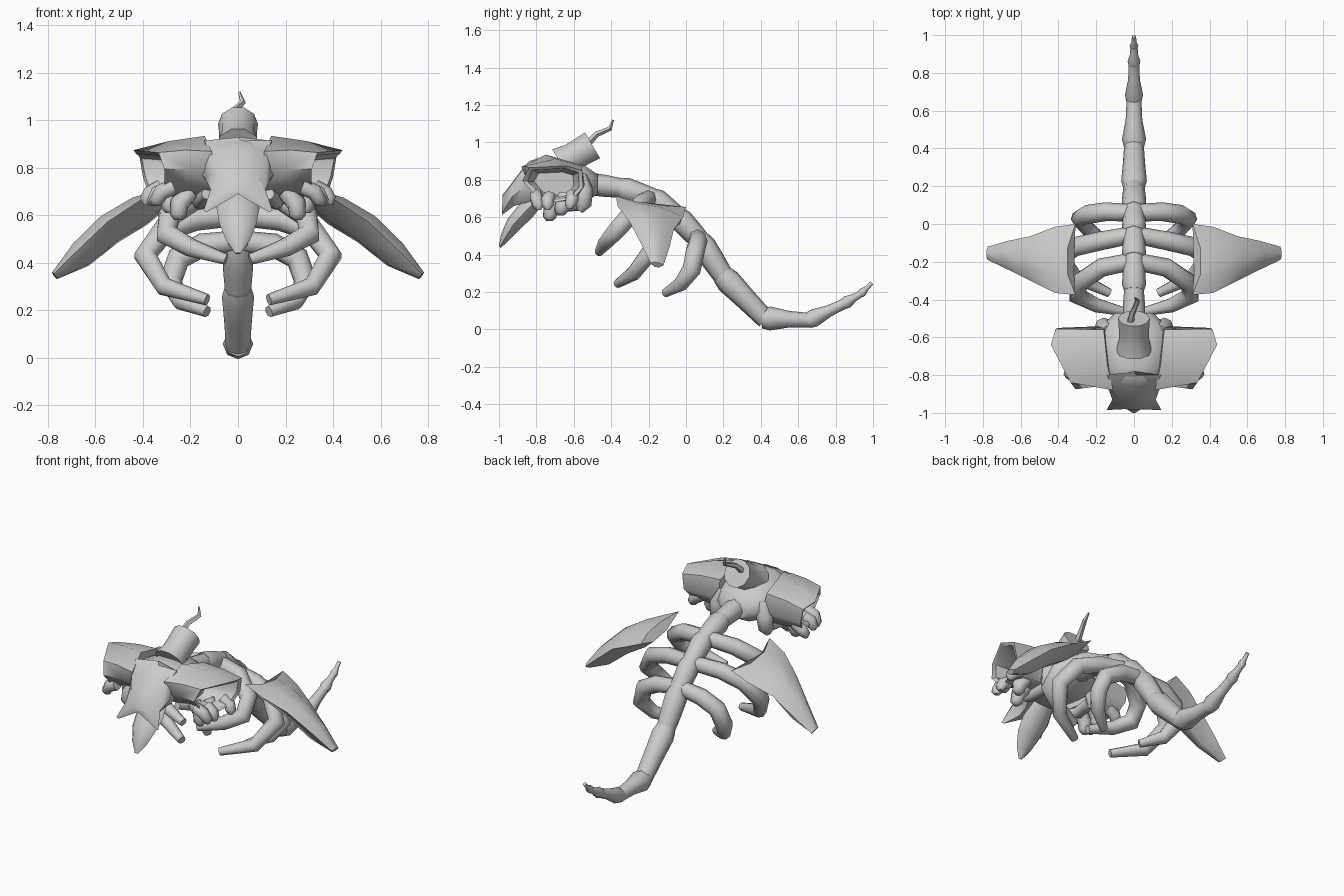
import bpy, bmesh, math
from mathutils import Vector

if "Cube" in bpy.data.objects:
    bpy.data.objects.remove(bpy.data.objects["Cube"])


def finish(bm, name, mirror=False, angle=58):
    bmesh.ops.recalc_face_normals(bm, faces=bm.faces)
    me = bpy.data.meshes.new(name)
    bm.to_mesh(me)
    bm.free()
    ob = bpy.data.objects.new(name, me)
    bpy.context.collection.objects.link(ob)
    bpy.ops.object.select_all(action='DESELECT')
    ob.select_set(True)
    bpy.context.view_layer.objects.active = ob
    bpy.ops.object.shade_smooth_by_angle(angle=math.radians(angle))
    if mirror:
        ob.modifiers.new("mirror", 'MIRROR').use_mirror_merge = False
    return ob


def skin(bm, rings):
    """Bridge equal-sized closed rings and cap both ends."""
    vs = [[bm.verts.new(p) for p in r] for r in rings]
    n = len(vs[0])
    for a, b in zip(vs, vs[1:]):
        for i in range(n):
            j = (i + 1) % n
            bm.faces.new((a[i], a[j], b[j], b[i]))
    bm.faces.new(vs[0])
    bm.faces.new(vs[-1])


def tube(bm, pts, radii, sides=8, flat=1.0):
    """Tapered tube along a path; flat squashes it off the side axis."""
    pts = [Vector(p) for p in pts]
    rings, side = [], None
    for i, p in enumerate(pts):
        t = (pts[min(i + 1, len(pts) - 1)] - pts[max(i - 1, 0)]).normalized()
        if side is None:
            side = Vector((1, 0, 0)) if abs(t.x) < 0.8 else Vector((0, 1, 0))
        side = (side - t * side.dot(t)).normalized()
        up = t.cross(side)
        rings.append([p + radii[i] * (side * math.cos(a) + up * math.sin(a) * flat)
                      for a in (2 * math.pi * k / sides for k in range(sides))])
    skin(bm, rings)


# spine and tail: a chain of tapered vertebrae (y, z, radius)
joints = [(-.56, .785, .06), (-.34, .755, .064), (-.17, .70, .064), (-.04, .60, .064),
          (.08, .47, .066), (.20, .285, .068), (.42, .06, .064), (.66, .05, .048),
          (.85, .14, .034), (.94, .195, .023), (.985, .24, .014)]
bm = bmesh.new()
for (y, z, r), (y2, z2, r2) in zip(joints, joints[1:]):
    a, b = Vector((0, y, z)), Vector((0, y2, z2))
    d = (b - a).normalized()
    L = (b - a).length
    tube(bm, [a - d * .012, a + d * L * .12, a + d * L * .55, b + d * .012],
         [r * .84, r, r2 * .92, r2 * .8])
finish(bm, "spine_and_tail")

# three pairs of curled ribs
ribs = {
    "front_rib": [(.02, -.20, .70), (.17, -.23, .68), (.29, -.31, .60), (.30, -.38, .52),
                  (.20, -.43, .465), (.05, -.465, .415)],
    "middle_rib": [(.02, -.06, .60), (.18, -.09, .585), (.31, -.12, .54), (.39, -.18, .43),
                   (.31, -.28, .30), (.13, -.365, .245)],
    "back_rib": [(.02, .06, .49), (.15, .065, .475), (.25, .05, .42), (.285, .03, .32),
                 (.24, -.03, .24), (.13, -.11, .195)],
}
for name, path in ribs.items():
    bm = bmesh.new()
    tube(bm, path, [.046, .05, .051, .05, .04, .024], sides=8)
    finish(bm, name, mirror=True)

# shoulder blades: tapering plates, keeled below
# (x, z, front y, back y, half thickness); the inner edge is concave
bm = bmesh.new()
rings = []
for k, (x, z, y1, y2, th) in enumerate([
        (.31, .685, -.375, 0, .022), (.42, .63, -.365, -.015, .042),
        (.55, .555, -.30, -.065, .045), (.67, .45, -.24, -.09, .04),
        (.775, .355, -.19, -.12, .012)]):
    ring = []
    for f, o in [(0, 0), (.3, 1), (.65, 1), (1, 0), (.65, -1.7), (.3, -1.7)]:
        y = y1 + (y2 - y1) * f
        shift = .03 if k == 0 and 0 < f < 1 else 0
        ring.append((x + shift + .6 * th * o, y, z - shift + .8 * th * o - (y + .19) * .16))
    rings.append(ring)
skin(bm, rings)
finish(bm, "shoulder_blade", mirror=True)

# cranium: rings along y (y, half width, bottom z, top z)
bm = bmesh.new()
rings = []
for y, w, lo, hi in [(-.47, .10, .72, .83), (-.54, .17, .68, .88), (-.64, .20, .68, .91),
                     (-.76, .19, .69, .93), (-.84, .14, .70, .905), (-.90, .10, .70, .82)]:
    c, h = (lo + hi) / 2, (hi - lo) / 2
    rings.append([(w * math.cos(a), y, c + h * math.sin(a))
                  for a in (2 * math.pi * k / 10 for k in range(10))])
skin(bm, rings)
finish(bm, "cranium")

# snout: shield flaring to two downward spikes, notched between them
bm = bmesh.new()
half = [
    [(0, -.78, .93), (.14, -.80, .915), (.17, -.80, .79), (.10, -.80, .70), (0, -.80, .70)],
    [(0, -.87, .865), (.12, -.87, .86), (.14, -.86, .76), (.08, -.85, .68), (0, -.86, .69)],
    [(0, -.93, .785), (.08, -.93, .78), (.115, -.93, .71), (.07, -.92, .66), (0, -.93, .69)],
    [(0, -.985, .715), (.05, -.98, .71), (.145, -.985, .62), (.13, -.98, .615), (0, -.98, .69)],
]
skin(bm, [h + [(-x, y, z) for x, y, z in h[-2:0:-1]] for h in half])
finish(bm, "snout")

# hollow flared eye sockets, undercut at the front
inner = [(.11, -.88, .87), (.14, -.75, .935), (.16, -.56, .88), (.15, -.54, .77),
         (.15, -.59, .69), (.12, -.70, .68), (.11, -.79, .71), (.11, -.85, .79)]
outer = [(.335, -.84, .865), (.44, -.64, .875), (.415, -.555, .85), (.40, -.55, .76),
         (.38, -.60, .70), (.355, -.70, .68), (.31, -.80, .71), (.31, -.875, .795)]
mid = [Vector(a).lerp(Vector(b), .5) for a, b in zip(inner, outer)]
for i in (0, 1, 2):
    mid[i].z += .008
mid[6].y += .04
c = sum((Vector(p) for p in outer), Vector()) / 8
rim = [c + (Vector(p) - c) * .85 for p in outer]
for r, o in zip(rim, outer):
    r.x = o[0] - .01
deep = [Vector((.20, c.y + (p[1] - c.y) * .65, c.z + (p[2] - c.z) * .65)) for p in outer]
bm = bmesh.new()
skin(bm, [inner, mid, outer, rim, deep])
finish(bm, "eye_socket", mirror=True, angle=45)

# lumpy teeth hanging under each cheek
bm = bmesh.new()
for path, r in [([(.27, -.80, .72), (.32, -.80, .70), (.345, -.79, .66)], .034),
                ([(.30, -.73, .71), (.34, -.74, .69), (.355, -.74, .66)], .034),
                ([(.20, -.71, .70), (.245, -.72, .65), (.25, -.73, .60)], .04),
                ([(.25, -.65, .71), (.29, -.66, .66), (.285, -.67, .63)], .04),
                ([(.32, -.61, .72), (.37, -.61, .69), (.385, -.62, .665)], .034)]:
    tip = Vector(path[-1]) + Vector((0, 0, -.02))
    tube(bm, path + [tip], [r, r * 1.05, r * .9, r * .45], sides=7)
finish(bm, "cheek_teeth", mirror=True)

# jaw hinges behind the cheeks
bm = bmesh.new()
tube(bm, [(.13, -.57, .82), (.16, -.545, .74), (.165, -.55, .67), (.16, -.57, .635)],
     [.04, .05, .045, .022], sides=8)
tube(bm, [(.15, -.56, .67), (.16, -.68, .66), (.13, -.78, .69)], [.035, .035, .025], sides=7)
finish(bm, "jaw_hinge", mirror=True)

# pointed lower jaw
bm = bmesh.new()
tube(bm, [(0, -.79, .70), (0, -.86, .63), (0, -.92, .565), (0, -.965, .495), (0, -.995, .44)],
     [.07, .09, .078, .05, .012], sides=8, flat=.55)
finish(bm, "lower_jaw")

# candle and bent wick on top of the skull
bm = bmesh.new()
tube(bm, [(0, -.67, .885), (0, -.61, .92), (0, -.56, .95), (0, -.50, .985)],
     [.095, .08, .08, .084], sides=10)
finish(bm, "candle")
bm = bmesh.new()
tube(bm, [(-.02, -.52, 1.0), (-.01, -.475, 1.045), (.02, -.405, 1.075), (.005, -.39, 1.12)],
     [.02, .016, .013, .005], sides=5)
finish(bm, "wick")
